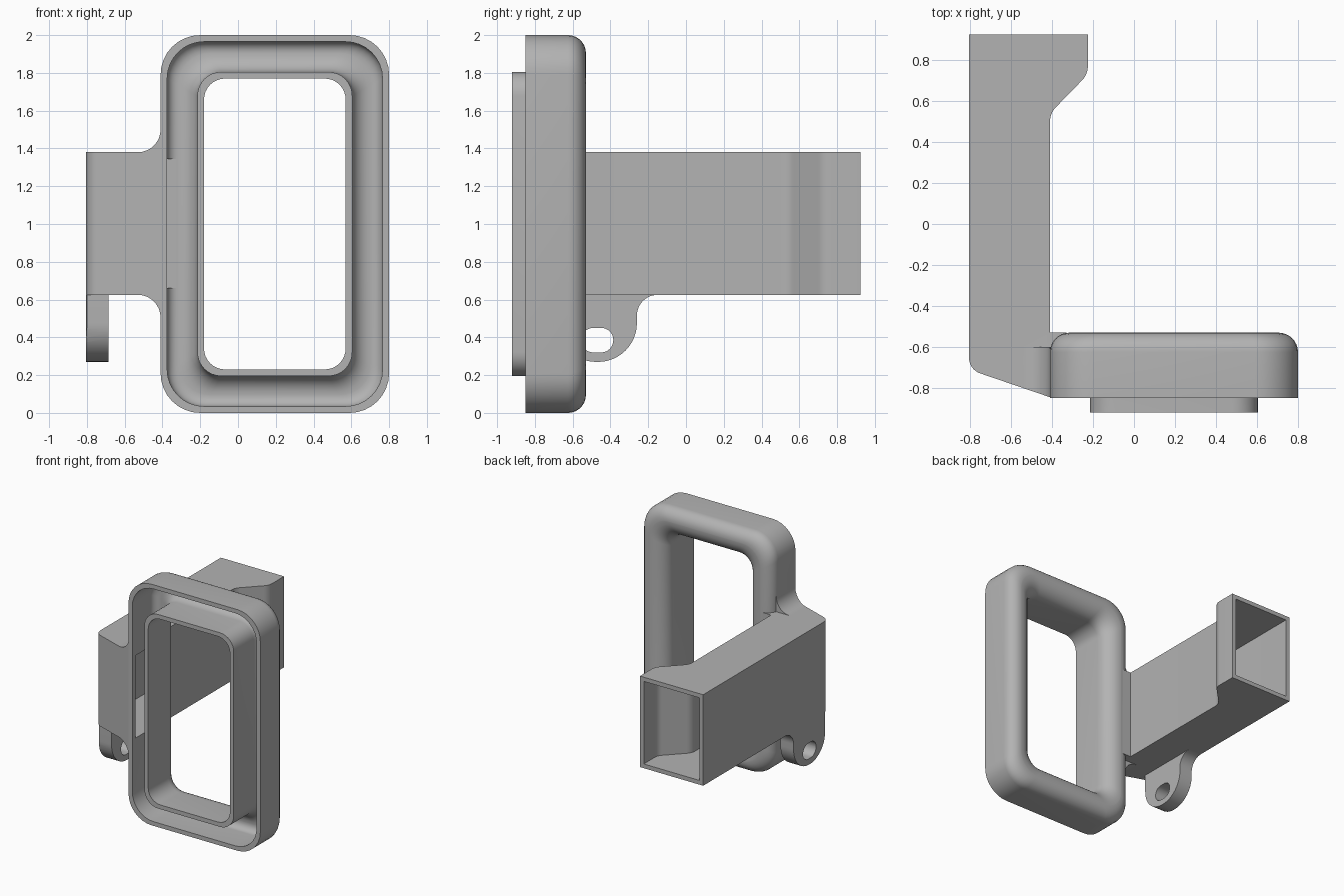
import bpy, bmesh, math
from mathutils import Vector

cube = bpy.data.objects.get("Cube")
if cube:
    bpy.data.objects.remove(cube)

grey = bpy.data.materials.new("light grey plastic")
grey.use_nodes = True
grey.diffuse_color = (0.45, 0.45, 0.45, 1)
grey.node_tree.nodes["Principled BSDF"].inputs["Base Color"].default_value = (0.45, 0.45, 0.45, 1)


def rounded(corners, n=8):
    """Closed outline from (u, v, radius) corners."""
    out = []
    for i, (u, v, r) in enumerate(corners):
        p = Vector((u, v))
        if r == 0:
            out.append(p)
            continue
        a = (Vector(corners[i - 1][:2]) - p).normalized()
        b = (Vector(corners[(i + 1) % len(corners)][:2]) - p).normalized()
        half = a.angle(b) / 2
        c = p + (a + b).normalized() * r / math.sin(half)
        s = (p + a * r / math.tan(half) - c).normalized()
        e = (p + b * r / math.tan(half) - c).normalized()
        sweep = s.angle(e)
        for k in range(n + 1):
            t = k / n
            d = s * math.sin((1 - t) * sweep) + e * math.sin(t * sweep)
            out.append(c + d * r / math.sin(sweep))
    return out


def make(name, loops, cyclic=False):
    """Skin a row of matching loops, capped or closed on itself."""
    bm = bmesh.new()
    rings = [[bm.verts.new(p) for p in loop] for loop in loops]
    pairs = list(zip(rings, rings[1:]))
    if cyclic:
        pairs.append((rings[-1], rings[0]))
    else:
        bm.faces.new(rings[0])
        bm.faces.new(rings[-1])
    for r, s in pairs:
        for i in range(len(r)):
            j = (i + 1) % len(r)
            bm.faces.new((r[i], r[j], s[j], s[i]))
    bmesh.ops.recalc_face_normals(bm, faces=bm.faces)
    mesh = bpy.data.meshes.new(name)
    bm.to_mesh(mesh)
    bm.free()
    mesh.materials.append(grey)
    ob = bpy.data.objects.new(name, mesh)
    bpy.context.collection.objects.link(ob)
    return ob


def prism(name, outline, axis, lo, hi):
    """Extrude a 2D outline along x, y or z."""
    place = {"x": lambda p, t: (t, p.x, p.y),
             "y": lambda p, t: (p.x, t, p.y),
             "z": lambda p, t: (p.x, p.y, t)}[axis]
    return make(name, [[place(p, t) for p in outline] for t in (lo, hi)])


def combine(target, other, operation):
    mod = target.modifiers.new("combine", "BOOLEAN")
    mod.object, mod.operation, mod.solver = other, operation, "EXACT"
    bpy.context.view_layer.objects.active = target
    bpy.ops.object.modifier_apply(modifier=mod.name)
    bpy.data.objects.remove(other)


def rectangle(x0, x1, z0, z1, r):
    return rounded([(x0, z0, r), (x1, z0, r), (x1, z1, r), (x0, z1, r)])


# Frame: U-shaped channel swept round a rounded rectangle
section = rounded([(0, -0.85, 0), (0, -0.53, 0.095), (0.23, -0.53, 0.13),
                   (0.23, -0.92, 0), (0.195, -0.92, 0), (0.195, -0.565, 0.1),
                   (0.035, -0.565, 0.055), (0.035, -0.85, 0)])
loops = []
for d, y in section:
    ring = rectangle(-0.41 + d, 0.8 - d, d, 2 - d, 0.21 - 0.43 * d)
    loops.append([(p.x, y, p.y) for p in ring])
body = make("frame_and_arm", loops, cyclic=True)

# Arm: square tube, angled into the frame, widened at the rear
arm_outline = rounded([(-0.805, 0.925, 0), (-0.805, -0.71, 0.08), (-0.41, -0.845, 0),
                       (-0.39, -0.845, 0), (-0.39, -0.6, 0), (-0.34, -0.55, 0),
                       (-0.33, -0.53, 0), (-0.41, -0.53, 0), (-0.41, 0.54, 0.1),
                       (-0.225, 0.73, 0.1), (-0.225, 0.925, 0)])
combine(body, prism("arm", arm_outline, "z", 0.625, 1.38), "UNION")

# Flares where the arm meets the frame
flare = prism("flare", rounded([(-0.54, 0.625, 0), (-0.41, 0.625, 0.12), (-0.41, 0.5, 0),
                                (-0.38, 0.5, 0), (-0.38, 1.505, 0), (-0.41, 1.505, 0),
                                (-0.41, 1.38, 0.12), (-0.54, 1.38, 0)]), "y", -1, -0.6)
combine(flare, prism("flare_trim", arm_outline, "z", 0, 2), "INTERSECT")
combine(body, flare, "UNION")

# Hollow of the arm, opening into the frame channel
hollow = rounded([(-0.77, 0.97, 0), (-0.77, -0.685, 0.05), (-0.41, -0.81, 0),
                  (-0.325, -0.81, 0), (-0.325, -0.565, 0), (-0.445, -0.565, 0),
                  (-0.445, 0.555, 0.1), (-0.26, 0.745, 0.08), (-0.26, 0.97, 0)])
combine(body, prism("hollow", hollow, "z", 0.66, 1.345), "DIFFERENCE")

# Lug under the arm with an oval hole, trimmed to the arm's corner
lug = prism("lug", rounded([(-0.68, 0.27, 0.205), (-0.26, 0.27, 0.205), (-0.26, 0.625, 0.11),
                            (-0.14, 0.625, 0), (-0.14, 0.64, 0), (-0.68, 0.64, 0)], 12),
            "x", -0.82, -0.685)
combine(lug, prism("hole", rectangle(-0.555, -0.385, 0.32, 0.45, 0.064), "x", -1, -0.5), "DIFFERENCE")
combine(lug, prism("lug_trim", arm_outline, "z", 0, 1), "INTERSECT")

for ob in (body, lug):
    bpy.ops.object.select_all(action="DESELECT")
    ob.select_set(True)
    bpy.context.view_layer.objects.active = ob
    bpy.ops.object.shade_smooth_by_angle(angle=math.radians(30))
